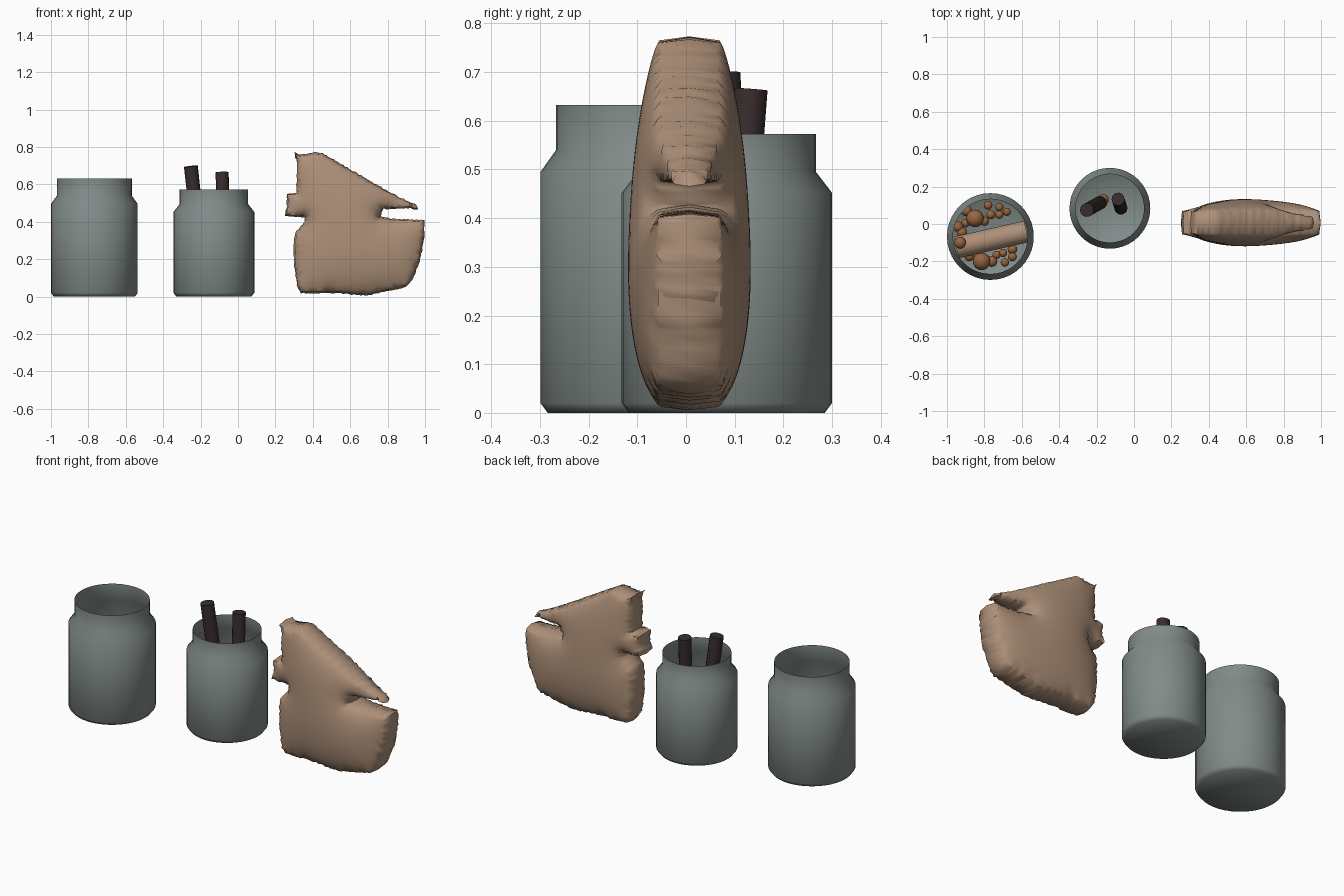
import bpy
import bmesh
import math
import random
from mathutils import Vector
from mathutils.geometry import delaunay_2d_cdt

random.seed(4)
if "Cube" in bpy.data.objects:
    bpy.data.objects.remove(bpy.data.objects["Cube"], do_unlink=True)


def material(name, rgb):
    mat = bpy.data.materials.new(name)
    mat.use_nodes = True
    color = (*rgb, 1.0)
    mat.diffuse_color = color
    mat.node_tree.nodes["Principled BSDF"].inputs["Base Color"].default_value = color
    return mat


GREY = material("grey glaze", (0.22, 0.26, 0.25))
TAN = material("tan cloth", (0.42, 0.28, 0.19))
BROWN = material("nut brown", (0.32, 0.13, 0.05))
DARK = material("dark bark", (0.04, 0.026, 0.026))


def finish(bm, name, mat, angle):
    """Turn a bmesh into a smooth shaded object with sharp edges kept."""
    bmesh.ops.recalc_face_normals(bm, faces=bm.faces)
    mesh = bpy.data.meshes.new(name)
    bm.to_mesh(mesh)
    bm.free()
    mesh.materials.append(mat)
    mesh.polygons.foreach_set("use_smooth", [True] * len(mesh.polygons))
    mesh.set_sharp_from_angle(angle=math.radians(angle))
    obj = bpy.data.objects.new(name, mesh)
    bpy.context.collection.objects.link(obj)
    return obj


def jar(name, center, radius, neck, shoulder, collar, height):
    """Open jar with a chamfered foot, sloping shoulder and straight neck."""
    profile = [(0, 0), (radius - 0.015, 0), (radius, 0.02), (radius, shoulder),
               (neck, collar), (neck, height)]
    bm = bmesh.new()
    verts = [bm.verts.new((r, 0, z)) for r, z in profile]
    edges = [bm.edges.new(pair) for pair in zip(verts, verts[1:])]
    bmesh.ops.spin(bm, geom=verts + edges, cent=(0, 0, 0), axis=(0, 0, 1),
                   angle=math.tau, steps=40)
    bmesh.ops.remove_doubles(bm, verts=bm.verts, dist=0.0001)
    finish(bm, name, GREY, 80).location = (*center, 0)


def rod(name, start, end, radius, mat):
    """Closed cylinder between two points."""
    start, end = Vector(start), Vector(end)
    axis = end - start
    bm = bmesh.new()
    bmesh.ops.create_cone(bm, cap_ends=True, segments=14, radius1=radius,
                          radius2=radius, depth=axis.length)
    obj = finish(bm, name, mat, 40)
    obj.location = (start + end) / 2
    obj.rotation_mode = "QUATERNION"
    obj.rotation_quaternion = axis.to_track_quat("Z", "Y")


def ball(name, x, y, z, radius):
    bm = bmesh.new()
    bmesh.ops.create_uvsphere(bm, u_segments=16, v_segments=10, radius=radius)
    finish(bm, name, BROWN, 80).location = (x, y, z)


# Jars
jar("tall_jar", (-0.768, -0.067), 0.232, 0.2, 0.495, 0.54, 0.632)
jar("short_jar", (-0.129, 0.084), 0.216, 0.183, 0.452, 0.495, 0.573)

# Contents of the tall jar
rod("pale_roll", (-0.95, -0.125, 0.075), (-0.575, -0.04, 0.075), 0.06, TAN)
ball("nut_on_roll", -0.93, -0.1, 0.13, 0.032)
big_nuts = [(-0.85, 0.03), (-0.815, -0.2)]
small_nuts = [(-0.78, 0.1), (-0.72, 0.09), (-0.765, 0.05), (-0.72, 0.05),
              (-0.68, 0.065), (-0.8, 0.015), (-0.895, 0.07), (-0.94, -0.015),
              (-0.92, -0.045), (-0.9, 0.005), (-0.65, -0.135), (-0.65, -0.175),
              (-0.7, -0.155), (-0.735, -0.165), (-0.69, -0.205),
              (-0.76, -0.2), (-0.88, -0.17)]
for i, (x, y) in enumerate(big_nuts):
    ball(f"big_nut_{i}", x, y, 0.06, 0.047)
for i, (x, y) in enumerate(small_nuts):
    ball(f"small_nut_{i}", x, y, 0.04, random.uniform(0.021, 0.03))

# Contents of the short jar
rod("left_stick", (-0.07, 0.085, 0.04), (-0.085, 0.133, 0.665), 0.035, DARK)
rod("right_stick", (-0.18, 0.115, 0.04), (-0.252, 0.075, 0.697), 0.037, DARK)
ball("loose_nut", -0.165, 0.13, 0.05, 0.03)

# Cushion outline in the x-z plane
outline = [Vector(p) for p in (
    (0.305, 0.765), (0.33, 0.75), (0.41, 0.763), (0.45, 0.76), (0.57, 0.69),
    (0.76, 0.58), (0.86, 0.525), (0.94, 0.49), (0.955, 0.47), (0.92, 0.48),
    (0.77, 0.475), (0.75, 0.42), (0.84, 0.408), (0.99, 0.402), (0.99, 0.32),
    (0.965, 0.19), (0.925, 0.09), (0.9, 0.06), (0.84, 0.045), (0.68, 0.012),
    (0.54, 0.025), (0.34, 0.025), (0.32, 0.065), (0.308, 0.17), (0.304, 0.28),
    (0.315, 0.34), (0.365, 0.4), (0.365, 0.43), (0.257, 0.437), (0.27, 0.49),
    (0.265, 0.545), (0.32, 0.55), (0.32, 0.735))]


def resample(points, step):
    result = []
    for a, b in zip(points, points[1:] + points[:1]):
        count = max(1, round((b - a).length / step))
        result += [a.lerp(b, i / count) for i in range(count)]
    return result


def inside(p, polygon):
    hit = False
    for a, b in zip(polygon, polygon[1:] + polygon[:1]):
        if (a.y > p.y) != (b.y > p.y):
            if p.x < a.x + (p.y - a.y) * (b.x - a.x) / (b.y - a.y):
                hit = not hit
    return hit


def cushion():
    """Inflate the outline into a padded shape with a crinkled seam."""
    border = resample(outline, 0.012)
    points = list(border)
    step = 0.021
    for i in range(50):
        for j in range(50):
            p = Vector((0.22 + (i + 0.5 * (j % 2)) * step, j * step * 0.87))
            if inside(p, border) and min((p - q).length for q in border) > 0.012:
                points.append(p)
    loop = [(i, (i + 1) % len(border)) for i in range(len(border))]
    cdt = delaunay_2d_cdt(points, loop, [], 0, 0.00001)
    points = cdt[0]
    tris = []
    for a, b, c in cdt[2]:
        if inside((points[a] + points[b] + points[c]) / 3, border):
            ccw = (points[b] - points[a]).cross(points[c] - points[a]) > 0
            tris.append((a, b, c) if ccw else (a, c, b))

    # Rim edges belong to one triangle only
    directed = {(t[k], t[(k + 1) % 3]) for t in tris for k in range(3)}
    rim = [(a, b) for a, b in directed if (b, a) not in directed]
    rim_verts = {v for edge in rim for v in edge}
    near = {}
    outward = {v: Vector((0, 0)) for v in rim_verts}
    for a, b in sorted(directed):
        near.setdefault(a, set()).add(b)
        near.setdefault(b, set()).add(a)
    for a, b in rim:
        d = points[b] - points[a]
        for v in (a, b):
            outward[v] += Vector((d.y, -d.x))

    # Relax a pressurised sheet pinned at the rim
    puff = {v: 0.0 for v in near}
    free = [v for v in near if v not in rim_verts]
    for _ in range(300):
        for v in free:
            puff[v] = sum(puff[n] for n in near[v]) / len(near[v]) + 1
    peak = max(puff.values())

    bm = bmesh.new()
    front, back, seam = {}, {}, {}
    middle = 0.007
    for v in sorted(near):
        x, z = points[v]
        half = 0.06
        if z > 0.44:
            half -= 0.028 * min(1, max(0, (x - 0.76) / 0.18))
        half += 0.066 * (puff[v] / peak) ** 0.6
        if v in rim_verts:
            half += random.uniform(-0.006, 0.006)
            n = outward[v].normalized() * random.uniform(0.004, 0.01)
            seam[v] = bm.verts.new((x + n.x, middle, z + n.y))
        front[v] = bm.verts.new((x, middle - half, z))
        back[v] = bm.verts.new((x, middle + half, z))
    for a, b, c in tris:
        bm.faces.new((front[a], front[b], front[c]))
        bm.faces.new((back[c], back[b], back[a]))
    for a, b in rim:
        bm.faces.new((front[b], front[a], seam[a], seam[b]))
        bm.faces.new((seam[b], seam[a], back[a], back[b]))
    finish(bm, "cushion", TAN, 75)


cushion()
